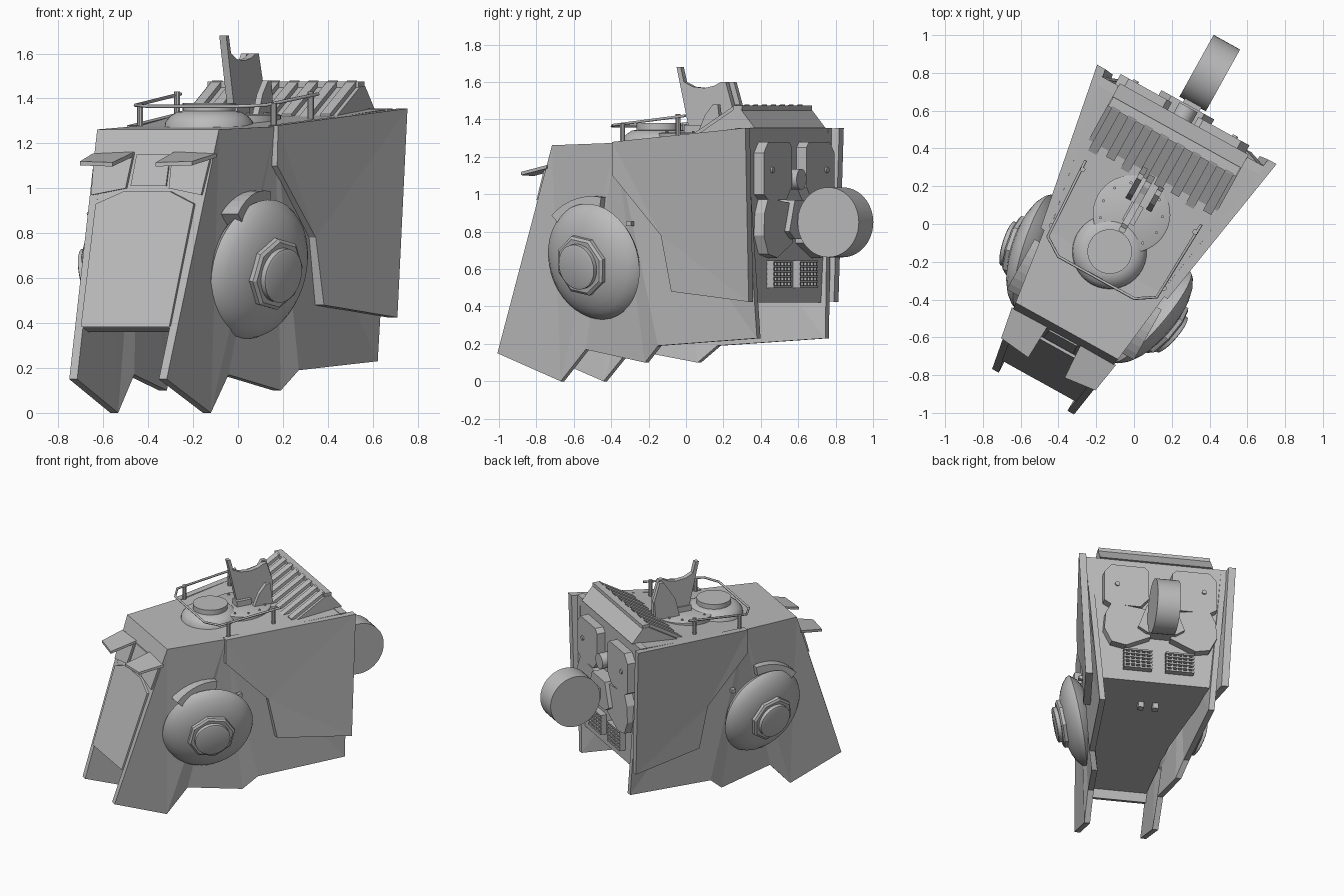
import bpy, bmesh, math
from mathutils import Matrix, Vector

cube = bpy.data.objects.get("Cube")
if cube:
    bpy.data.objects.remove(cube)

grey = bpy.data.materials.new("armour_grey")
grey.use_nodes = True
grey.diffuse_color = (0.5, 0.5, 0.5, 1)
grey.node_tree.nodes["Principled BSDF"].inputs["Base Color"].default_value = (0.5, 0.5, 0.5, 1)

# The whole vehicle is turned on the ground; parts are built along its own axes
PLACE = Matrix.Translation((-0.032, 0.018, 0)) @ Matrix.Rotation(math.radians(-29), 4, 'Z')


def add(name, data):
    ob = bpy.data.objects.new(name, data)
    bpy.context.collection.objects.link(ob)
    data.materials.append(grey)
    ob.matrix_world = PLACE
    return ob


def finish(name, bm, smooth=False):
    bmesh.ops.recalc_face_normals(bm, faces=bm.faces)
    me = bpy.data.meshes.new(name)
    bm.to_mesh(me)
    bm.free()
    if smooth:
        for p in me.polygons:
            p.use_smooth = True
        me.set_sharp_from_angle(angle=math.radians(35))
    return add(name, me)


def slab(name, pts, push, faces=None):
    """Sheet of faces thickened along a vector."""
    bm = bmesh.new()
    vs = [bm.verts.new(p) for p in pts]
    fs = [bm.faces.new([vs[i] for i in f]) for f in (faces or [range(len(pts))])]
    geo = bmesh.ops.extrude_face_region(bm, geom=fs, use_keep_orig=True)["geom"]
    bmesh.ops.translate(bm, verts=[g for g in geo if isinstance(g, bmesh.types.BMVert)], vec=push)
    return finish(name, bm)


def box(name, x0, x1, y0, y1, z0, z1):
    return slab(name, [(x0, y0, z0), (x1, y0, z0), (x1, y1, z0), (x0, y1, z0)], (0, 0, z1 - z0))


def lathe(name, profile, origin, axis=(0, 0, 1), segs=40):
    """Turned part: profile of (radius, height) along an axis."""
    bm = bmesh.new()
    q = Vector((0, 0, 1)).rotation_difference(Vector(axis).normalized())
    rings = []
    for r, h in profile:
        ring = []
        for i in range(segs):
            a = 2 * math.pi * i / segs
            ring.append(bm.verts.new(Vector(origin) + q @ Vector((r * math.cos(a), r * math.sin(a), h))))
        rings.append(ring)
    for a, b in zip(rings, rings[1:]):
        for i in range(segs):
            j = (i + 1) % segs
            bm.faces.new((a[i], a[j], b[j], b[i]))
    bm.faces.new(rings[0])
    bm.faces.new(rings[-1])
    return finish(name, bm, segs > 8)


def front_y(z):
    return -0.668 - (1.262 - z) * 0.329


def front_plate(name, pts, t):
    return slab(name, [(x, front_y(z) + 0.01, z) for x, z in pts], (0, -t - 0.01, 0))


def rear_plate(name, pts, t):
    return slab(name, [(x - 0.02, 0.59, z) for x, z in pts], (0, t + 0.01, 0))


def both(pts):
    """Close a strip of left-hand points with its mirror image."""
    return pts + [(-p[0], *p[1:]) for p in reversed(pts)]


# Hull shell
roof_front, fold_top, roof_back = (0.31, -0.668, 1.262), (0.365, -0.25, 1.275), (0.49, 0.6, 1.355)
wall = [roof_front, (0.248, -1.036, 0.15), (0.256, -0.645, 0), fold_top, (0.26, -0.49, 0.17),
        (0.31, -0.1, 0.1), (0.346, 0, 0.19), (0.397, 0.633, 0.23), roof_back]
wall_faces = [(0, 1, 2), (0, 2, 3), (3, 2, 4), (3, 4, 5), (3, 5, 6), (3, 6, 7), (3, 7, 8)]
slab("roof", both([(x - 0.006, y, z) for x, y, z in (roof_front, fold_top, roof_back)]), (0, 0, -0.03),
     [(0, 1, 4, 5), (1, 2, 3, 4)])
slab("front_slope", both([(0.306, -0.668, 1.262), (0.25, front_y(0.38), 0.38)]), (0, 0.05, -0.02))
slab("rear_wall", both([roof_back, (0.4, 0.6, 0.42)]), (0, -0.05, 0))
slab("floor", both([(0.22, -0.9, 0.42), (0.25, -0.25, 0.42), (0.38, 0.59, 0.42)]), (0, 0, 0.03),
     [(0, 1, 4, 5), (1, 2, 3, 4)])

for s, side in ((1, "left"), (-1, "right")):
    def flip(pts):
        return [(s * p[0], *p[1:]) for p in pts]

    slab(side + "_wall", flip(wall), (-0.04 * s, 0, 0), wall_faces)
    slab(side + "_armour_panel", flip([(0.385, -0.26, 1.28), (0.38, -0.26, 1.1), (0.405, 0.05, 0.78),
         (0.41, 0.116, 0.48), (0.495, 0.637, 0.425), (0.543, 0.643, 1.355)]), (-0.05 * s, 0, 0),
         [(0, 1, 2), (0, 2, 5), (2, 3, 4), (2, 4, 5)])

    # Lens-shaped wheel, octagonal hub and cap
    axis = (s, -0.21, -0.21)
    centre = (s * 0.355, -0.385, 0.64)
    lathe(side + "_wheel_dome", [(0.2, -0.09), (0.28, -0.045), (0.316, 0), (0.305, 0.02),
          (0.27, 0.05), (0.22, 0.075), (0.16, 0.093), (0.1, 0.1)], centre, axis)
    lathe(side + "_hub", [(0.165, 0.07), (0.165, 0.115), (0.15, 0.125)], centre, axis, 8)
    lathe(side + "_hub_cap", [(0.122, 0.1), (0.122, 0.15), (0.11, 0.155)], centre, axis)

    # Curved guard above the wheel and a small peg behind it
    arc = [math.radians(80 + 8 * i) for i in range(8)]
    ring = [(s * 0.3, -0.385 + r * math.cos(a), 0.65 + r * math.sin(a))
            for r, seq in ((0.34, arc), (0.265, arc[::-1])) for a in seq]
    slab(side + "_wheel_guard", ring, (s * 0.085, 0, 0),
         [(i, i + 1, 14 - i, 15 - i) for i in range(7)])
    x0, x1 = sorted((s * 0.3, s * 0.39))
    box(side + "_peg", x0, x1, -0.17, -0.14, 0.83, 0.855)

    # Front window and visor
    front_plate(side + "_window", [(s * 0.11, 1.0), (s * 0.28, 0.97), (s * 0.295, 1.13), (s * 0.1, 1.15)], 0.015)
    slab(side + "_visor", flip([(0.1, -0.69, 1.165), (0.315, -0.7, 1.155), (0.285, -0.87, 1.12),
         (0.11, -0.89, 1.115)]), (0, 0, -0.018))

    # Rear equipment plates with bolts
    rear_plate(side + "_upper_rear_plate", [(s * x, z) for x, z in (
        (0.08, 1.25), (0.11, 1.28), (0.34, 1.28), (0.39, 1.22), (0.39, 1.0),
        (0.34, 0.97), (0.14, 0.97), (0.08, 1.04))], 0.06)
    rear_plate(side + "_lower_rear_plate", [(s * x, z) for x, z in (
        (0.07, 0.95), (0.34, 0.98), (0.38, 0.9), (0.39, 0.78), (0.34, 0.68), (0.24, 0.66), (0.07, 0.74))], 0.06)
    lathe(side + "_plate_bolt", [(0.016, 0), (0.016, 0.015)], (s * 0.3 - 0.02, 0.655, 1.13), (0, 1, 0), 12)

    # Rear vent grille
    for i in range(6):
        z, x = 0.5 + i * 0.027, s * 0.145 - 0.11 + i * 0.036
        box(side + "_vent_slat", s * 0.145 - 0.11, s * 0.145 + 0.085, 0.59, 0.645, z, z + 0.012)
        box(side + "_vent_bar", x, x + 0.012, 0.59, 0.64, 0.5, 0.647)

    # Rail posts and underside tab
    for y, z in ((-0.22, 1.38), (0.12, 1.43)):
        lathe("rail_post", [(0.014, z - 0.13), (0.014, z)], (s * 0.34, y, 0), segs=10)
    box(side + "_belly_tab", s * 0.05 - 0.02, s * 0.05 + 0.02, 0.28, 0.33, 0.38, 0.43)

# Front plates
front_plate("centre_window", [(-0.09, 1.01), (0.09, 1.01), (0.085, 1.15), (-0.085, 1.15)], 0.008)
front_plate("front_door", both([(0.225, 0.385), (0.25, 0.93), (0.12, 0.985)]), 0.015)

# Spare wheel and its bracket
lathe("spare_wheel", [(0.187, -0.08), (0.187, 0.08)], (0, 0.893, 0.85), (1, 0, 0), 48)
box("spare_wheel_bracket", -0.05, 0.05, 0.59, 0.8, 0.82, 0.9)
rear_plate("bracket_base", both([(0.1, 0.76), (0.16, 0.8), (0.1, 0.97)]), 0.09)
lathe("rear_lamp", [(0.055, 0), (0.055, 0.08)], (-0.01, 0.6, 1.08), (0, 1, 0))

# Engine hatch with ribbed slope
hatch = [(0.25, 1.31), (0.49, 1.455), (0.53, 1.455), (0.615, 1.355)]
slab("engine_hatch", [(-0.39, y, z) for y, z in hatch], (0.78, 0, 0))
for i in range(8):
    x, y = -0.365 + i * 0.098, 0.2 + 0.04 * (i % 2)
    z = 1.455 - (0.49 - y) * 0.6
    slab("hatch_rib", [(x, y, z), (x + 0.05, y, z), (x + 0.05, 0.49, 1.455), (x, 0.49, 1.455)],
         (0, 0, 0.025))
box("hatch_ridge", -0.385, 0.385, 0.48, 0.535, 1.44, 1.475)

# Roof cupola and turning plate
lathe("cupola", [(0.2, 1.26), (0.195, 1.295), (0.175, 1.32), (0.145, 1.34), (0.115, 1.345)], (-0.005, -0.19, 0))
lathe("cupola_cap", [(0.118, 1.33), (0.118, 1.38)], (-0.005, -0.19, 0))
lathe("turning_plate", [(0.205, 1.28), (0.205, 1.325), (0.195, 1.33)], (0, 0.04, 0))
for i in range(9):
    a = math.radians(-40 + i * 32)
    lathe("plate_bolt", [(0.008, 1.32), (0.008, 1.338)],
          (0.165 * math.cos(a), 0.04 + 0.165 * math.sin(a), 0), segs=8)

# Upright cradle: notched shield, back stay and low bracket
cradle = (
    ("cradle_shield", -0.02, 0.035, ((-0.07, 1.68), (-0.045, 1.68), (-0.025, 1.6), (0.03, 1.575),
     (0.1, 1.568), (0.16, 1.58), (0.2, 1.6), (0.23, 1.6), (0.27, 1.47), (0.27, 1.33), (0.01, 1.33))),
    ("cradle_stay", -0.07, 0.03, ((0.1, 1.33), (0.13, 1.46), (0.22, 1.6), (0.25, 1.6), (0.29, 1.47), (0.28, 1.33))),
    ("cradle_bracket", 0.055, 0.03, ((0.1, 1.33), (0.14, 1.42), (0.19, 1.48), (0.22, 1.48), (0.24, 1.33))))
for name, x, t, outline in cradle:
    slab(name, [(x, y, z) for y, z in outline], (t, 0, 0))
box("cradle_seat", -0.03, 0.04, -0.01, 0.1, 1.32, 1.37)

# Roof rail
curve = bpy.data.curves.new("roof_rail", 'CURVE')
curve.dimensions = '3D'
curve.bevel_depth = 0.008
curve.bevel_resolution = 1
path = both([(0.35, 0.17, 1.42), (0.33, -0.28, 1.37), (0.23, -0.345, 1.365)])
line = curve.splines.new('POLY')
line.points.add(len(path) - 1)
for pt, co in zip(line.points, path):
    pt.co = (*co, 1)
add("roof_rail", curve)
